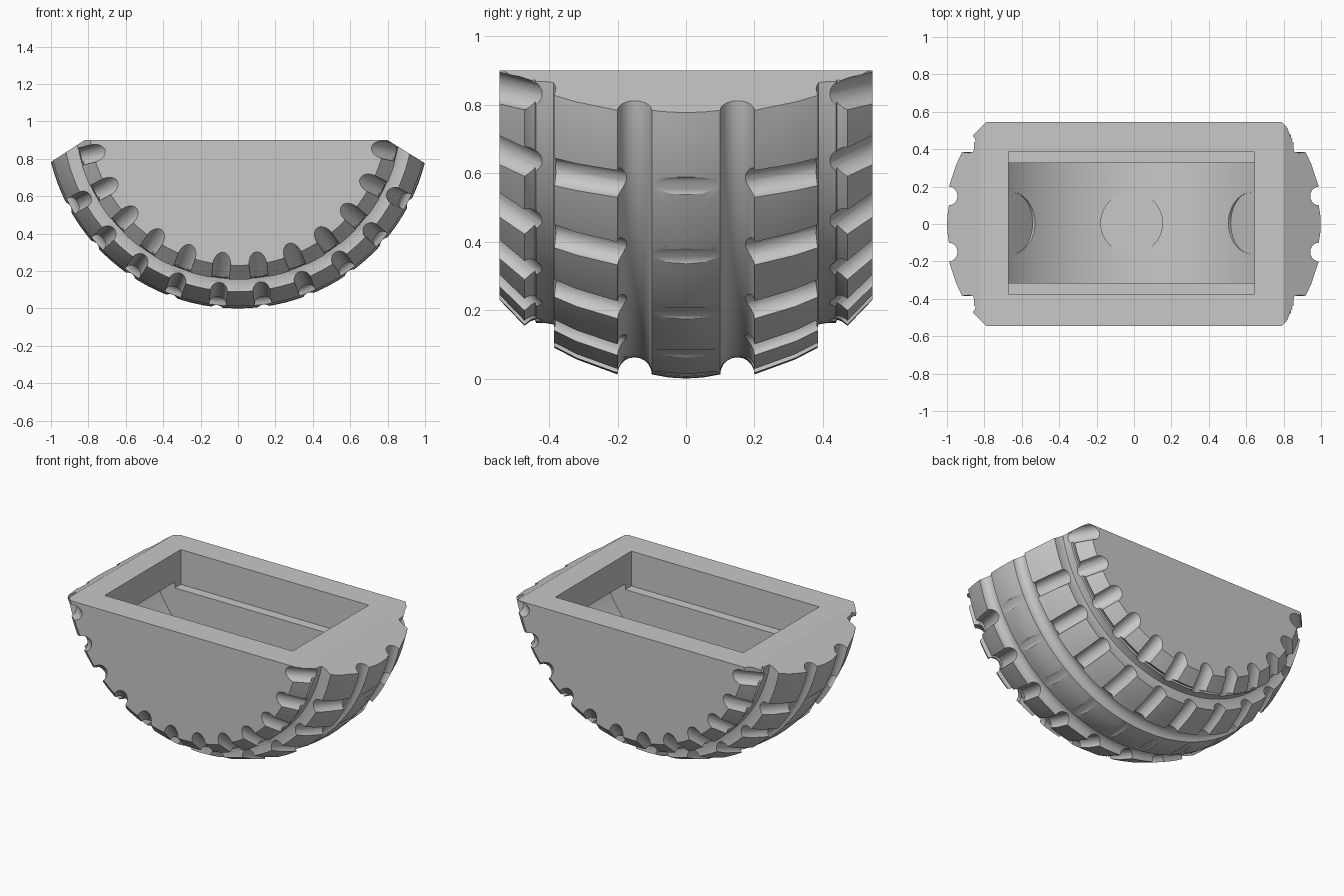
import bpy, bmesh
from math import sin, cos, radians, pi
from mathutils import Vector

if "Cube" in bpy.data.objects:
    bpy.data.objects.remove(bpy.data.objects["Cube"], do_unlink=True)

AXLE = 1.03      # height of the wheel axis, also the tread radius
HALF = 0.545     # half width of the tyre
TROUGH = 0.86    # radius of the trough inside
STEPS = 104
GREY = (0.58, 0.58, 0.58, 1)

grey = bpy.data.materials.new("light_grey")
grey.use_nodes = True
grey.diffuse_color = GREY
grey.node_tree.nodes["Principled BSDF"].inputs["Base Color"].default_value = GREY


def to_object(bm, name):
    bmesh.ops.recalc_face_normals(bm, faces=bm.faces)
    mesh = bpy.data.meshes.new(name)
    bm.to_mesh(mesh)
    bm.free()
    mesh.materials.append(grey)
    ob = bpy.data.objects.new(name, mesh)
    bpy.context.collection.objects.link(ob)
    return ob


def wheel_point(y, radius, angle):
    return Vector((radius * sin(angle), y, AXLE - radius * cos(angle)))


def arc(y, radius, size, start, end, count):
    # rounded groove in the (width, radius) profile
    angles = [radians(start + (end - start) * i / count) for i in range(count + 1)]
    return [(y + size * cos(a), radius + size * sin(a)) for a in angles]


def add_rod(bm, a, b, radius, sides=20):
    rings = []
    axis = (b - a).normalized()
    u = axis.orthogonal().normalized()
    v = axis.cross(u)
    for end in (a, b):
        rings.append([bm.verts.new(end + radius * (u * cos(t) + v * sin(t)))
                      for t in (2 * pi * i / sides for i in range(sides))])
    add_prism(bm, rings)


def add_prism(bm, ends):
    count = len(ends[0])
    for ring in ends:
        bm.faces.new(ring)
    for i in range(count):
        j = (i + 1) % count
        bm.faces.new((ends[0][i], ends[0][j], ends[1][j], ends[1][i]))


def carve(ob, bm, name):
    cutter = to_object(bm, name)
    cutter.hide_render = True
    mod = ob.modifiers.new(name, "BOOLEAN")
    mod.operation = "DIFFERENCE"
    mod.solver = "EXACT"
    mod.object = cutter
    bpy.ops.object.select_all(action="DESELECT")
    bpy.context.view_layer.objects.active = ob
    ob.select_set(True)
    bpy.ops.object.modifier_apply(modifier=mod.name)
    bpy.data.objects.remove(cutter, do_unlink=True)


# Tyre: half profile mirrored and turned about the axle
half = [(0.05, 1.027)]
half += arc(0.15, 1.018, 0.05, 180, 360, 10)
half += [(0.26, 0.996), (0.32, 0.974), (0.385, 0.94)]
half += [(0.38, 0.9), (0.387, 0.872), (0.41, 0.868), (0.438, 0.868)]
half += [(0.441, 0.858), (0.455, 0.863), (0.472, 0.876), (HALF, 0.80)]
profile = [(-y, r) for y, r in reversed(half)] + [(0, AXLE)] + half

bm = bmesh.new()
rings = [[bm.verts.new(wheel_point(y, r, 2 * pi * i / STEPS)) for i in range(STEPS)]
         for y, r in profile]
for a, b in zip(rings, rings[1:]):
    for i in range(STEPS):
        j = (i + 1) % STEPS
        bm.faces.new((a[i], a[j], b[j], b[i]))
bm.faces.new(rings[0])
bm.faces.new(rings[-1])

# Flat top and two sloping shoulders
for point, normal in (((0, 0, 0.9), (0, 0, 1)),
                      ((0.8, 0, 0.9), (0.62, 0, 1)),
                      ((-0.82, 0, 0.9), (-0.65, 0, 1))):
    bmesh.ops.bisect_plane(bm, geom=bm.verts[:] + bm.edges[:] + bm.faces[:],
                           plane_co=point, plane_no=normal, clear_outer=True)
    edges = [e for e in bm.edges if e.is_boundary]
    bmesh.ops.holes_fill(bm, edges=edges, sides=0)
tyre = to_object(bm, "half_tyre")

# Cross grooves: the end ones only mark the shoulders
bm = bmesh.new()
for k in range(-6, 6):
    angle = radians(0.7) + 2 * pi / 26 * (k + 0.5)
    for side in (-1, 1):
        add_rod(bm, wheel_point(side * 0.455, 0.9, angle),
                wheel_point(side * 0.6, 0.745, angle), 0.048)
        if -6 < k < 5:
            add_rod(bm, wheel_point(side * 0.16, 1.027, angle),
                    wheel_point(side * 0.42, 0.929, angle), 0.045)
    # very shallow marks on the middle band
    if -6 < k < 5:
        add_rod(bm, wheel_point(-0.13, 1.063, angle), wheel_point(0.13, 1.063, angle), 0.045)
carve(tyre, bm, "cross_grooves")

# Rectangular pocket in the top
bm = bmesh.new()
bmesh.ops.create_cube(bm, size=1)
for v in bm.verts:
    v.co = (-0.0125 + v.co.x * 1.315, 0.005 + v.co.y * 0.76, 0.84 + v.co.z * 0.32)
carve(tyre, bm, "pocket_opening")

# Narrower trough below it: a wheel sector running on under the end walls
shift = Vector((-0.0125, 0.005, 0))
bm = bmesh.new()
outline = [wheel_point(0, TROUGH, radians(-64.5 + 3 * i)) for i in range(44)]
outline.append(wheel_point(0, 0, 0))
add_prism(bm, [[bm.verts.new(p + shift + Vector((0, y, 0))) for p in outline]
               for y in (-0.32, 0.32)])
carve(tyre, bm, "trough")

# Flat round seats in the trough
for degrees in (-48, 0, 48):
    a = radians(degrees)
    bm = bmesh.new()
    add_rod(bm, wheel_point(0, 0.6, a) + shift,
            wheel_point(0, TROUGH + 0.001, a) + shift, 0.165, 40)
    carve(tyre, bm, "round_seat")

bpy.ops.object.select_all(action="DESELECT")
tyre.select_set(True)
bpy.context.view_layer.objects.active = tyre
bpy.ops.object.shade_smooth_by_angle(angle=radians(25))
